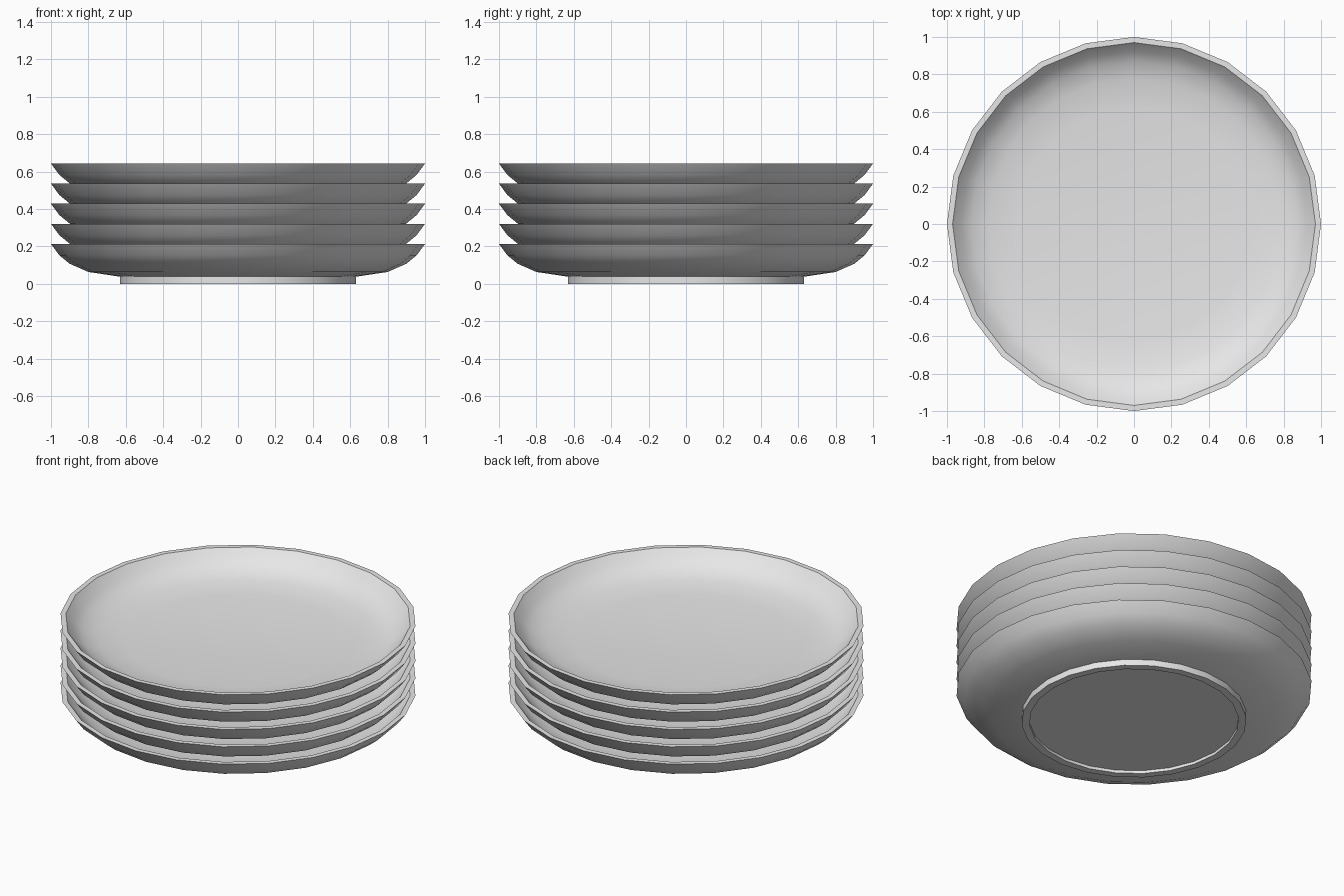
import bpy, bmesh, math

if "Cube" in bpy.data.objects:
    bpy.data.objects.remove(bpy.data.objects["Cube"])

SIDES = 24
COUNT = 5
STEP = 0.1075

grey = bpy.data.materials.new("light grey ceramic")
grey.diffuse_color = (0.8, 0.8, 0.8, 1)
grey.use_nodes = True
grey.node_tree.nodes["Principled BSDF"].inputs["Base Color"].default_value = grey.diffuse_color

# Plate cross-section (radius, height): recess, foot ring, bowl, rim, inside
PROFILE = [
    (0.0, 0.018), (0.588, 0.018), (0.588, 0.0), (0.632, 0.0), (0.632, 0.038),
    (0.80, 0.063), (0.90, 0.107), (0.955, 0.152), (1.0, 0.213),
    (0.97, 0.213), (0.925, 0.163), (0.87, 0.125), (0.78, 0.098),
    (0.62, 0.08), (0.0, 0.075),
]


def lathe(bm, profile):
    """Spin a profile around z, with single pole vertices on the axis."""
    rings = []
    for r, z in profile:
        if r == 0:
            rings.append([bm.verts.new((0, 0, z))] * SIDES)
        else:
            rings.append([bm.verts.new((r * math.cos(math.tau * i / SIDES),
                                        r * math.sin(math.tau * i / SIDES), z))
                          for i in range(SIDES)])
    for a, b in zip(rings, rings[1:]):
        for i in range(SIDES):
            j = (i + 1) % SIDES
            bm.faces.new(list(dict.fromkeys((a[i], a[j], b[j], b[i]))))
    bmesh.ops.recalc_face_normals(bm, faces=bm.faces)


# Shared plate mesh
mesh = bpy.data.meshes.new("plate")
bm = bmesh.new()
lathe(bm, PROFILE)
for f in bm.faces:
    f.smooth = True
for e in bm.edges:
    e.smooth = e.calc_face_angle(0) < math.radians(32)
bm.to_mesh(mesh)
bm.free()
mesh.materials.append(grey)

# Stack of plates
for n in range(COUNT):
    plate = bpy.data.objects.new(f"plate_{n + 1}", mesh)
    plate.location.z = n * STEP
    bpy.context.collection.objects.link(plate)
